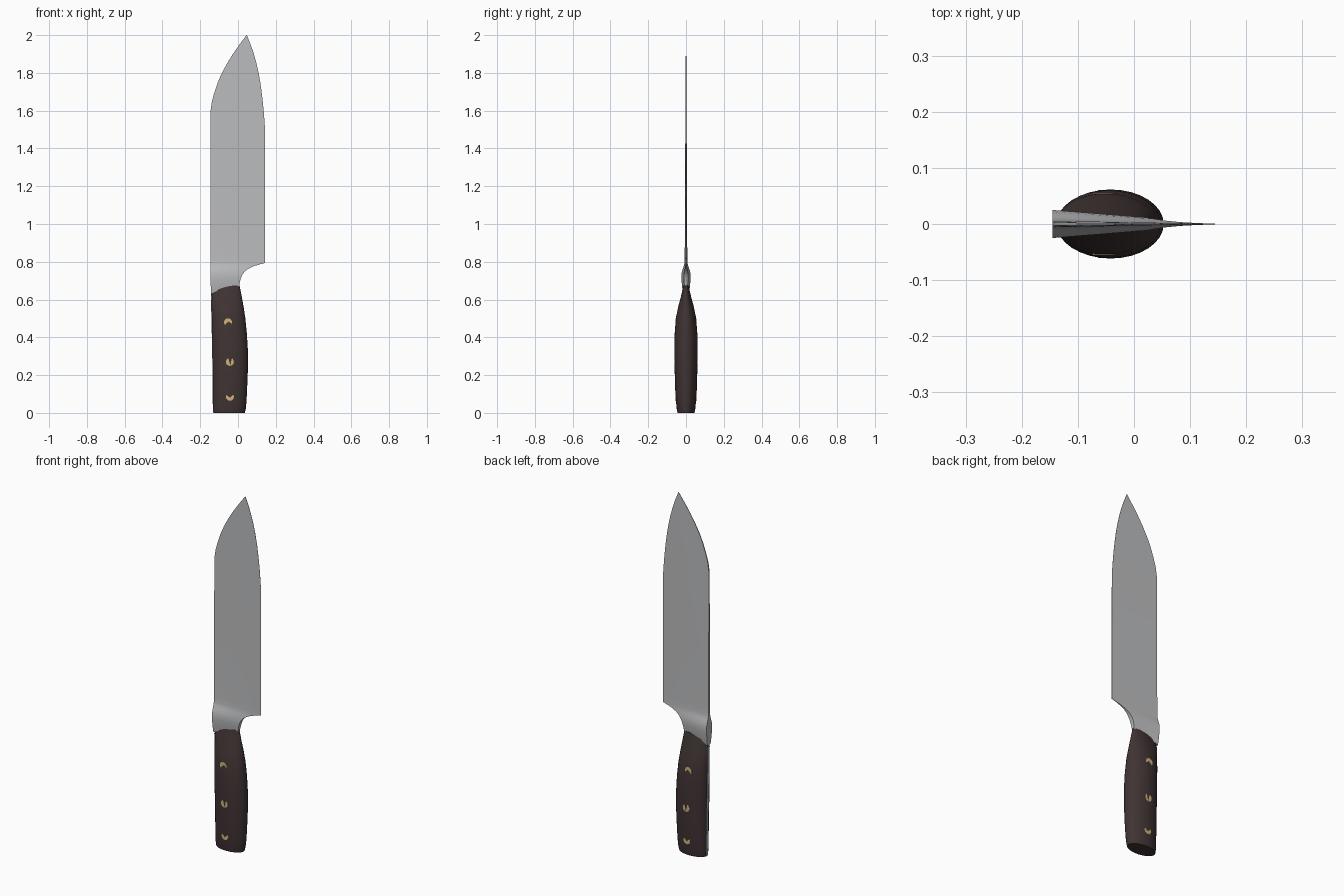
import bpy, bmesh, math

if "Cube" in bpy.data.objects:
    bpy.data.objects.remove(bpy.data.objects["Cube"])


def material(name, rgb):
    m = bpy.data.materials.new(name)
    m.diffuse_color = (*rgb, 1)
    m.use_nodes = True
    m.node_tree.nodes["Principled BSDF"].inputs["Base Color"].default_value = m.diffuse_color
    return m


STEEL = material("steel", (0.50, 0.505, 0.515))
WOOD = material("dark wood", (0.052, 0.034, 0.034))
BRASS = material("brass", (0.62, 0.45, 0.19))


def finish(name, bm, mat, angle=35):
    bmesh.ops.recalc_face_normals(bm, faces=bm.faces)
    me = bpy.data.meshes.new(name)
    bm.to_mesh(me)
    bm.free()
    me.materials.append(mat)
    ob = bpy.data.objects.new(name, me)
    bpy.context.collection.objects.link(ob)
    bpy.ops.object.select_all(action='DESELECT')
    ob.select_set(True)
    bpy.context.view_layer.objects.active = ob
    bpy.ops.object.shade_smooth_by_angle(angle=math.radians(angle))
    return ob


def loft(name, rings, mat, angle=35):
    bm = bmesh.new()
    rows = [[bm.verts.new(p) for p in r] for r in rings]
    n = len(rows[0])
    for a, b in zip(rows, rows[1:]):
        for i in range(n):
            j = (i + 1) % n
            bm.faces.new((a[i], a[j], b[j], b[i]))
    bm.faces.new(rows[0][::-1])
    bm.faces.new(rows[-1])
    return finish(name, bm, mat, angle)


def arc(x, xl, xr, k):
    # curved seam between bolster and wood
    return -0.04 * k * ((xr - x) / (xr - xl)) ** 2


# Blade and bolster: z, spine x, edge x, half thickness at spine, seam curve
BLADE = [
    (0.668, -.143, .006, .014, 1), (0.69, -.144, .009, .020, .7),
    (0.71, -.145, .014, .0235, .3), (0.73, -.145, .022, .025, 0),
    (0.75, -.145, .037, .0215, 0), (0.765, -.145, .058, .0165, 0),
    (0.776, -.145, .082, .0125, 0), (0.785, -.145, .11, .0098, 0),
    (0.794, -.145, .144, .008, 0), (0.83, -.145, .144, .0068, 0),
    (1.16, -.145, .144, .0055, 0), (1.42, -.145, .144, .004, 0),
    (1.52, -.145, .142, .0036, 0), (1.60, -.145, .136, .0032, 0),
    (1.65, -.138, .131, .003, 0), (1.70, -.124, .125, .0028, 0),
    (1.75, -.107, .118, .0026, 0), (1.80, -.085, .109, .0024, 0),
    (1.85, -.058, .098, .0022, 0), (1.90, -.027, .084, .002, 0),
    (1.95, .008, .067, .0018, 0), (2.0, .045, .047, .0015, 0)]
COLS = 7


def blade_ring(z, xl, xr, t, k):
    front, back = [], []
    for i in range(COLS):
        x = xl + (xr - xl) * i / (COLS - 1)
        h = t * (1 - 0.93 * (x + 0.145) / 0.29)   # wedge towards the edge
        zz = z + arc(x, xl, xr, k)
        front.append((x, -h, zz))
        back.append((x, h, zz))
    return front + back[::-1]


loft("blade_and_bolster", [blade_ring(*r) for r in BLADE], STEEL, 30)

# Handle: z, back x, belly x, half thickness, seam curve
HANDLE = [
    (0, -.130, .036, .045, 0), (.02, -.132, .041, .049, 0),
    (.06, -.133, .045, .053, 0), (.12, -.133, .048, .057, 0),
    (.22, -.134, .052, .060, 0), (.32, -.136, .053, .0615, 0),
    (.42, -.138, .047, .060, 0), (.50, -.140, .039, .054, 0),
    (.56, -.141, .030, .042, .1), (.62, -.142, .019, .027, .5),
    (.676, -.143, .008, .015, 1)]
SEG = 32


def handle_ring(z, xl, xr, t, k):
    ring = []
    for i in range(SEG):
        a = 2 * math.pi * i / SEG
        x = (xl + xr) / 2 + (xr - xl) / 2 * math.cos(a)
        ring.append((x, t * math.sin(a), z + arc(x, xl, xr, k)))
    return ring


loft("wooden_handle", [handle_ring(*r) for r in HANDLE], WOOD, 45)

# Full tang, showing as a strip along the back of the handle
loft("tang", [[(xl - .001, -.007, z + .001), (xr - .004, -.007, z + .001),
               (xr - .004, .007, z + .001), (xl - .001, .007, z + .001)]
              for z, xl, xr, t, k in HANDLE[:-1]], STEEL)


def half_thickness(z):
    for a, b in zip(HANDLE, HANDLE[1:]):
        if a[0] <= z <= b[0]:
            return a[3] + (b[3] - a[3]) * (z - a[0]) / (b[0] - a[0])


# Rivets: pins through the handle, barely breaking the surface
for i, (x, z) in enumerate([(-.053, .48), (-.043, .27), (-.043, .085)]):
    bm = bmesh.new()
    r, h = 0.021, half_thickness(z) - 0.0003
    rings = [[bm.verts.new((x + r * math.cos(2 * math.pi * j / 20), y,
                            z + r * math.sin(2 * math.pi * j / 20)))
              for j in range(20)] for y in (-h, h)]
    for j in range(20):
        n = (j + 1) % 20
        bm.faces.new((rings[0][j], rings[0][n], rings[1][n], rings[1][j]))
    for ring in rings:
        bm.faces.new(ring)
    finish("rivet_%d" % (i + 1), bm, BRASS)
